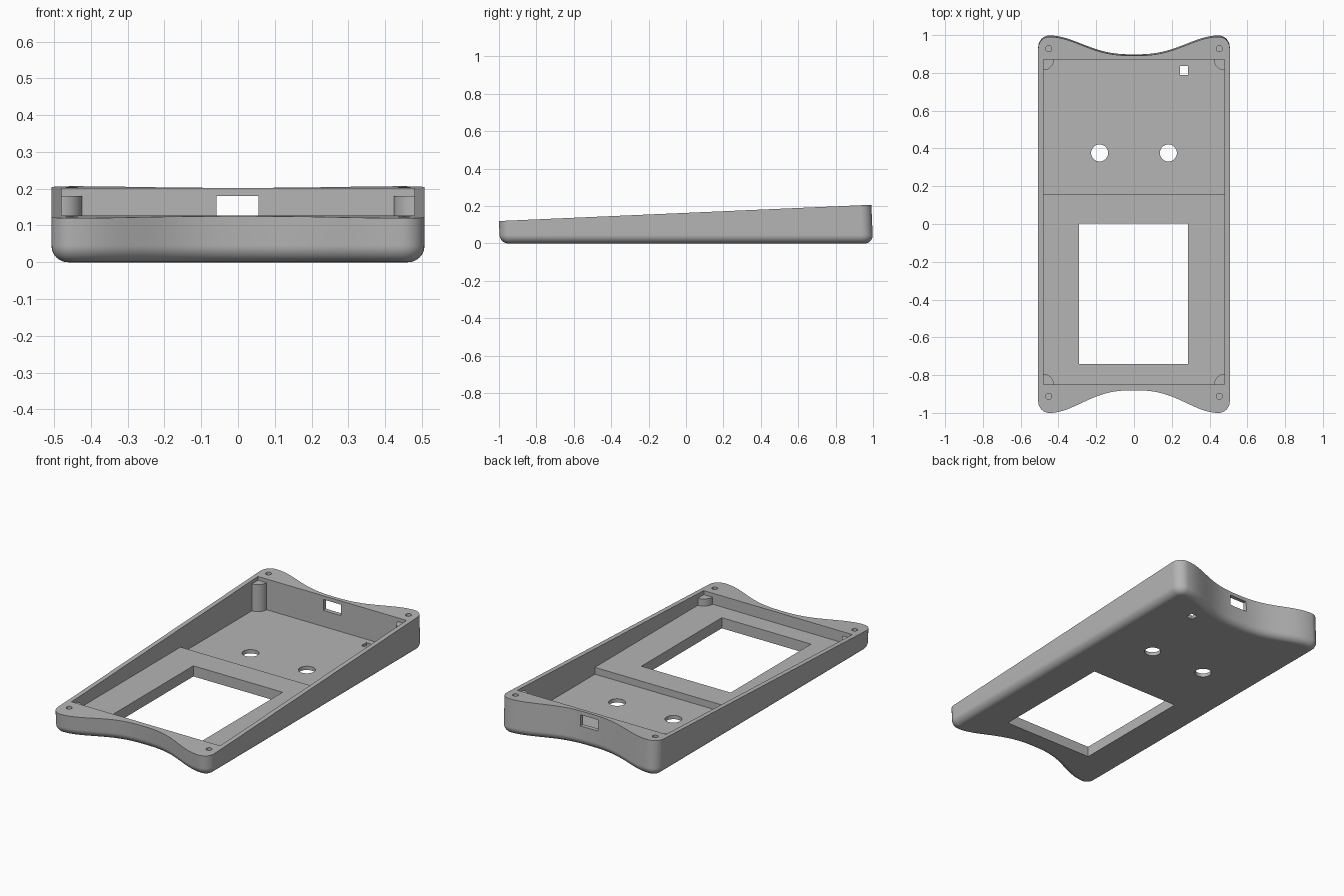
import bpy, bmesh, math
from mathutils import Vector

if "Cube" in bpy.data.objects:
    bpy.data.objects.remove(bpy.data.objects["Cube"])

grey = bpy.data.materials.new("mid_grey")
grey.use_nodes = True
grey.diffuse_color = (0.46, 0.46, 0.46, 1)
grey.node_tree.nodes["Principled BSDF"].inputs["Base Color"].default_value = grey.diffuse_color

SLOPE = 0.0436          # rise of the rim from front to back
HALF_W, CORNER, FILLET = 0.507, 0.06, 0.045


def rim_z(y):
    return 0.1635 + SLOPE * y


def make_object(name, bm):
    bmesh.ops.recalc_face_normals(bm, faces=bm.faces)
    mesh = bpy.data.meshes.new(name)
    bm.to_mesh(mesh)
    bm.free()
    mesh.materials.append(grey)
    obj = bpy.data.objects.new(name, mesh)
    bpy.context.collection.objects.link(obj)
    return obj


def prism(name, points, top_z, bottom_z):
    """Upright prism over a plan outline; top_z is a function of y."""
    bm = bmesh.new()
    low = [bm.verts.new((x, y, bottom_z)) for x, y in points]
    high = [bm.verts.new((x, y, top_z(y))) for x, y in points]
    bm.faces.new(low)
    bm.faces.new(high)
    n = len(points)
    for i in range(n):
        j = (i + 1) % n
        bm.faces.new((low[i], low[j], high[j], high[i]))
    return make_object(name, bm)


def box(name, x0, x1, y0, y1, z0, z1):
    return prism(name, [(x0, y0), (x1, y0), (x1, y1), (x0, y1)], lambda y: z1, z0)


def disc(name, x, y, r, z0, z1, sides=32):
    ring = [(x + r * math.cos(math.tau * i / sides), y + r * math.sin(math.tau * i / sides))
            for i in range(sides)]
    return prism(name, ring, lambda y: z1, z0)


def end_outline(y_end, dip):
    """Right-to-left outline of one scooped end with rounded corners."""
    s = math.copysign(1, y_end)
    peak = HALF_W - CORNER
    half = []
    for i in range(9):
        a = math.pi / 2 * i / 8
        half.append((peak + CORNER * math.cos(a), y_end - s * CORNER * (1 - math.sin(a))))
    for i in range(1, 21):
        t = 1 - i / 20
        f = (1 - math.cos(math.pi * t ** 1.3)) / 2
        half.append((peak * t, y_end - s * dip * (1 - f)))
    return half + [(-x, y) for x, y in reversed(half[:-1])]


# Shell: stacked outlines with a rounded lower edge and a sloping rim
outline = [Vector(p) for p in end_outline(1.0, 0.1) + end_outline(-0.995, 0.12)[::-1]]
count = len(outline)
normals = []
for i, p in enumerate(outline):
    a = (p - outline[i - 1]).normalized()
    b = (outline[(i + 1) % count] - p).normalized()
    d = (a + b).normalized()
    normals.append(Vector((d.y, -d.x)))
bm = bmesh.new()
rings = []
for step in range(9):
    a = math.pi / 2 * step / 8
    z, inset = FILLET * (1 - math.cos(a)), FILLET * (1 - math.sin(a))
    rings.append([bm.verts.new((p.x - n.x * inset, p.y - n.y * inset - SLOPE * z, z))
                  for p, n in zip(outline, normals)])
top = []
for p in outline:
    z = rim_z(p.y)
    top.append(bm.verts.new((p.x, p.y - SLOPE * z, rim_z(p.y - SLOPE * z))))
rings.append(top)
for lower, upper in zip(rings, rings[1:]):
    for i in range(count):
        j = (i + 1) % count
        bm.faces.new((lower[i], lower[j], upper[j], upper[i]))
bm.faces.new(rings[0])
bm.faces.new(rings[-1])
shell = make_object("shell", bm)

# Cavity, openings and screw holes
BACK_FLOOR, FRONT_FLOOR, STEP_Y = 0.022, 0.062, 0.155
IN_X, IN_FRONT, IN_BACK = 0.48, -0.85, 0.87
cavity = [(IN_FRONT, FRONT_FLOOR), (STEP_Y, FRONT_FLOOR), (STEP_Y, BACK_FLOOR),
          (IN_BACK, BACK_FLOOR), (IN_BACK, 0.4), (IN_FRONT, 0.4)]
bm = bmesh.new()
sides = [[bm.verts.new((x, y, z)) for y, z in cavity] for x in (-IN_X, IN_X)]
for side in sides:
    bm.faces.new(side)
for i in range(len(cavity)):
    j = (i + 1) % len(cavity)
    bm.faces.new((sides[0][i], sides[0][j], sides[1][j], sides[1][i]))
cutters = [
    make_object("cavity_cutter", bm),
    box("screen_cutter", -0.29, 0.287, -0.74, 0.002, -0.1, 0.3),
    box("port_cutter", -0.058, 0.056, 0.8, 1.1, 0.116, 0.18),
    box("switch_cutter", 0.244, 0.286, 0.79, 0.836, -0.1, 0.1),
]
for s in (-1, 1):
    cutters.append(disc("button_cutter", s * 0.182, 0.376, 0.045, -0.1, 0.1))
    for y in (0.928, -0.912):
        cutters.append(disc("screw_cutter", s * 0.452, y, 0.016, rim_z(y) - 0.06, 0.4, 20))

bpy.context.view_layer.objects.active = shell
for cutter in cutters:
    mod = shell.modifiers.new("cut", 'BOOLEAN')
    mod.operation, mod.solver, mod.object = 'DIFFERENCE', 'EXACT', cutter
    bpy.ops.object.modifier_apply(modifier=mod.name)
    bpy.data.objects.remove(cutter)

# Quarter-round posts in the cavity corners
parts = [shell]
R = 0.056
for end, y, sy, floor, height in (("back", IN_BACK, -1, BACK_FLOOR, 0.18),
                                  ("front", IN_FRONT, 1, FRONT_FLOOR, 0.103)):
    for side, sx in (("left", 1), ("right", -1)):
        e = 0.004
        plan = [(sx * (IN_X + e), y - sy * e), (sx * (IN_X + e), y + sy * R)]
        for i in range(13):
            a = math.pi / 2 * i / 12
            plan.append((sx * (IN_X - R * math.sin(a)), y + sy * R * math.cos(a)))
        plan.append((sx * (IN_X - R), y - sy * e))
        parts.append(prism(f"{end}_{side}_post", plan, lambda y, h=height: h, floor - e))

# Smooth rounded surfaces, crisp edges
bpy.ops.object.select_all(action='DESELECT')
for part in parts:
    part.select_set(True)
bpy.context.view_layer.objects.active = shell
bpy.ops.object.shade_smooth_by_angle(angle=math.radians(30))
for part in parts:
    mod = part.modifiers.new("flat_normals", 'WEIGHTED_NORMAL')
    mod.keep_sharp = True
